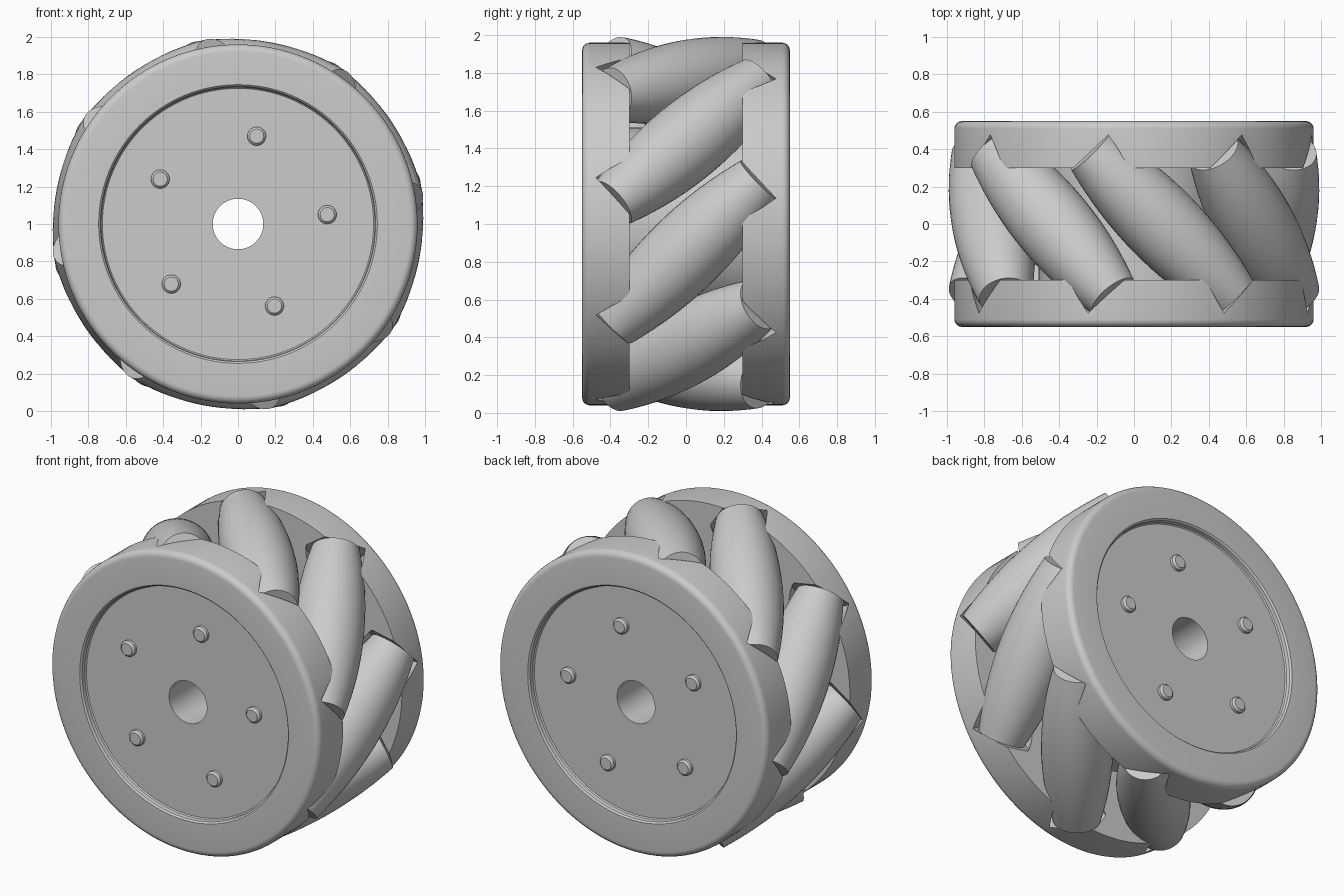
import bpy, bmesh, math
from mathutils import Matrix, Vector

cube = bpy.data.objects.get("Cube")
if cube:
    bpy.data.objects.remove(cube)

CENTRE = Vector((0, 0, 1))
ROLLERS = 8
ROLLER_PHASE = 34
AXIS_RADIUS = 0.775
HALF_LENGTH = 0.55

grey = bpy.data.materials.new("plain_grey")
grey.use_nodes = True
grey.diffuse_color = (0.6, 0.6, 0.6, 1)
grey.node_tree.nodes["Principled BSDF"].inputs["Base Color"].default_value = (0.6, 0.6, 0.6, 1)


def lathe(name, profile, segments, matrix, closed=False):
    """Turn a (radius, height) profile around local z."""
    bm = bmesh.new()
    rings = []
    for i in range(segments):
        a = 2 * math.pi * i / segments
        rings.append([bm.verts.new((r * math.cos(a), r * math.sin(a), h)) for r, h in profile])
    count = len(profile)
    for i in range(segments):
        a, b = rings[i], rings[(i + 1) % segments]
        for j in range(count if closed else count - 1):
            k = (j + 1) % count
            bm.faces.new((a[j], b[j], b[k], a[k]))
    if not closed:
        bm.faces.new([ring[0] for ring in rings])
        bm.faces.new([ring[-1] for ring in rings])
    bmesh.ops.recalc_face_normals(bm, faces=bm.faces)
    mesh = bpy.data.meshes.new(name)
    bm.to_mesh(mesh)
    bm.free()
    mesh.materials.append(grey)
    obj = bpy.data.objects.new(name, mesh)
    obj.matrix_world = matrix
    bpy.context.collection.objects.link(obj)
    return obj


def activate(obj):
    bpy.ops.object.select_all(action='DESELECT')
    obj.select_set(True)
    bpy.context.view_layer.objects.active = obj


def smooth(obj):
    activate(obj)
    bpy.ops.object.shade_smooth_by_angle(angle=math.radians(35))


def frame(x, y, z, origin):
    m = Matrix((x, y, z)).transposed().to_4x4()
    m.translation = origin
    return m


def roller_frame(index):
    """Roller axis slanted halfway between the rim direction and the axle."""
    a = math.radians(ROLLER_PHASE + index * 360 / ROLLERS)
    radial = Vector((math.cos(a), 0, math.sin(a)))
    tangent = Vector((-math.sin(a), 0, math.cos(a)))
    axis = (tangent + Vector((0, 1, 0))).normalized()
    return frame(radial, axis.cross(radial), axis, CENTRE + radial * AXIS_RADIUS)


# Wheel body: two rounded rims with recessed plates, joined by a core
fillet = [(0.92 + 0.04 * math.sin(t), 0.51 + 0.04 * math.cos(t))
          for t in (math.radians(18 * i) for i in range(6))]
half = [(0.135, 0.51), (0.725, 0.51), (0.732, 0.517), (0.735, 0.54), (0.745, 0.55)]
half += fillet + [(0.96, 0.3), (0.51, 0.3)]
profile = half + [(r, -h) for r, h in reversed(half)]
axle = Matrix.Translation(CENTRE) @ Matrix.Rotation(math.pi / 2, 4, 'X')
body = lathe("wheel_body", profile, 128, axle, closed=True)

# Pockets in the rims that clear the roller ends
for i in range(ROLLERS):
    reach = HALF_LENGTH + 0.01
    cutter = lathe("pocket_cutter", [(0.175, -reach), (0.175, reach)], 32, roller_frame(i))
    cutter.hide_render = True
    activate(body)
    mod = body.modifiers.new("pocket", 'BOOLEAN')
    mod.operation = 'DIFFERENCE'
    mod.solver = 'EXACT'
    mod.object = cutter
    bpy.ops.object.modifier_apply(modifier=mod.name)
    bpy.data.objects.remove(cutter)
smooth(body)

# Barrel shaped rollers
steps = 16
barrel = []
for i in range(steps + 1):
    u = 2 * i / steps - 1
    barrel.append((0.212 - 0.07 * u * u, u * HALF_LENGTH))
for i in range(ROLLERS):
    smooth(lathe(f"roller_{i + 1}", barrel, 40, roller_frame(i)))

# Rivets on both plates
rivet = [(0.05, -0.02), (0.05, 0.018), (0.038, 0.03)]
for side, label in ((-1, "front"), (1, "back")):
    for i in range(5):
        a = math.radians(6 + 72 * i)
        spot = CENTRE + Vector((0.48 * math.cos(a), side * 0.51, 0.48 * math.sin(a)))
        x, z = Vector((1, 0, 0)), Vector((0, side, 0))
        smooth(lathe(f"{label}_rivet_{i + 1}", rivet, 24, frame(x, z.cross(x), z, spot)))
